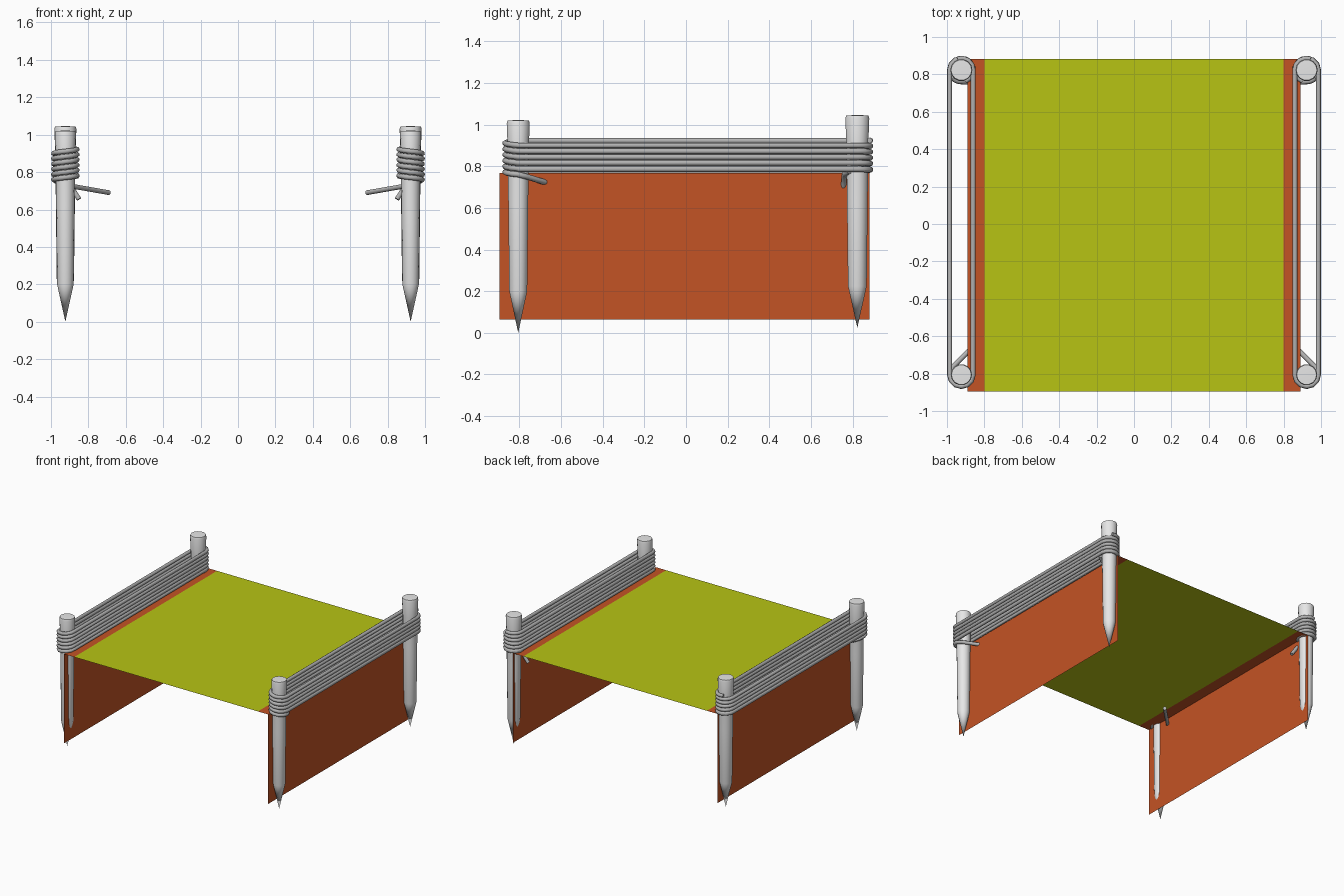
import bpy, bmesh
from math import sin, cos, pi, radians
from mathutils import Vector, Matrix

cube = bpy.data.objects.get("Cube")
if cube:
    bpy.data.objects.remove(cube, do_unlink=True)


def material(name, rgb, rough=0.7):
    m = bpy.data.materials.new(name)
    m.use_nodes = True
    m.diffuse_color = (*rgb, 1)
    bsdf = m.node_tree.nodes["Principled BSDF"]
    bsdf.inputs["Base Color"].default_value = (*rgb, 1)
    bsdf.inputs["Roughness"].default_value = rough
    return m


green = material("moss green", (0.475, 0.55, 0.007))
rust = material("rust orange", (0.55, 0.087, 0.018))
pale = material("pale grey", (0.8, 0.8, 0.8))
grey = material("rope grey", (0.45, 0.45, 0.45))


def add_object(name, data, *mats):
    for m in mats:
        data.materials.append(m)
    ob = bpy.data.objects.new(name, data)
    bpy.context.collection.objects.link(ob)
    return ob


def smooth(ob, angle):
    bpy.ops.object.select_all(action="DESELECT")
    bpy.context.view_layer.objects.active = ob
    ob.select_set(True)
    bpy.ops.object.shade_smooth_by_angle(angle=radians(angle))


POST_X, FRONT_Y, BACK_Y = 0.923, -0.806, 0.823
WALL_X, TOP_Z, BOTTOM_Z = 0.89, 0.768, 0.064


# Folded sheet: rust sides and borders, green middle
def sheet():
    half = [(WALL_X, BOTTOM_Z), (WALL_X, TOP_Z), (0.8, TOP_Z)]
    profile = half + [(-x, z) for x, z in reversed(half)]
    bm = bmesh.new()
    rows = [[bm.verts.new((x, y, z)) for x, z in profile] for y in (-0.895, 0.882)]
    for i in range(len(profile) - 1):
        f = bm.faces.new((rows[0][i], rows[0][i + 1], rows[1][i + 1], rows[1][i]))
        f.material_index = 1 if abs(f.calc_center_median().x) < 0.1 else 0
    me = bpy.data.meshes.new("folded_sheet")
    bm.to_mesh(me)
    bm.free()
    add_object("folded_sheet", me, rust, green)


# Pointed stake: a lathed profile
def stake(name, x, y, z, girth):
    profile = [(0, 0), (0.046, 0.2), (0.051, 0.62), (0.054, 0.88),
               (0.059, 1.005), (0.055, 1.02), (0, 1.022)]
    bm = bmesh.new()
    verts = [bm.verts.new((r * girth, 0, h)) for r, h in profile]
    edges = [bm.edges.new(pair) for pair in zip(verts, verts[1:])]
    bmesh.ops.spin(bm, geom=verts + edges, cent=(0, 0, 0), axis=(0, 0, 1),
                   angle=2 * pi, steps=14, use_merge=True)
    bmesh.ops.remove_doubles(bm, verts=bm.verts, dist=0.0005)
    bmesh.ops.recalc_face_normals(bm, faces=bm.faces)
    bmesh.ops.transform(bm, matrix=Matrix.Translation((x, y, z)), verts=bm.verts)
    me = bpy.data.meshes.new(name)
    bm.to_mesh(me)
    bm.free()
    smooth(add_object(name, me, pale), 40)


# Rope: round-bevelled curve with one or more strands
def rope(name, strands, radius=0.0135):
    cu = bpy.data.curves.new(name, "CURVE")
    cu.dimensions = "3D"
    cu.bevel_depth = radius
    cu.bevel_resolution = 2
    cu.use_fill_caps = True
    for pts in strands:
        sp = cu.splines.new("POLY")
        sp.points.add(len(pts) - 1)
        for p, co in zip(sp.points, pts):
            p.co = (*co, 1)
        sp.use_smooth = True
    add_object(name, cu, grey)


def arc(y, start, end, z0, z1, r, steps=6):
    """Bend around a stake; angles in degrees, 0 points outward, 90 to the back."""
    out = []
    for i in range(steps + 1):
        t = i / steps
        a = radians(start + (end - start) * t)
        out.append(Vector((POST_X + r * cos(a), y + r * sin(a), z0 + (z1 - z0) * t)))
    return out


# Six descending turns around both stakes, ending in a loose tail
def lashing(side, label):
    r, drop_front, drop_back, z = 0.063, 0.022, 0.006, 0.922
    # start strand, tucked behind the back stake
    main = arc(BACK_Y, 70, 180, 0.924, z, r, 4)
    for turn in range(6):
        main += arc(FRONT_Y, 180, 360, z, z - drop_front, r)
        z -= drop_front
        if turn < 5:
            main += arc(BACK_Y, 0, 180, z, z - drop_back, r)
            z -= drop_back
    # front tail, passing through the side of the sheet
    main += [Vector(p) for p in ((0.97, -0.765, 0.75), (0.89, -0.685, 0.725),
                                 (0.69, -0.48, 0.69))]
    # last turn to the back stake and its short tail
    last = [Vector((POST_X + r, FRONT_Y, 0.786))]
    last += arc(BACK_Y, 0, 250, 0.786, 0.775, r, 9)
    loose = arc(BACK_Y, -40, -90, 0.775, 0.755, r, 3)
    loose += [Vector((0.888, 0.758, 0.715)), Vector((0.85, 0.748, 0.655))]
    strands = [[(side * p.x, p.y, p.z) for p in s] for s in (main, last, loose)]
    rope(label + "_rope_lashing", strands)


sheet()
for side, label in ((1, "left"), (-1, "right")):
    stake(label + "_front_stake", side * POST_X, FRONT_Y, 0, 0.96)
    stake(label + "_back_stake", side * POST_X, BACK_Y, 0.024, 1.0)
    lashing(side, label)
